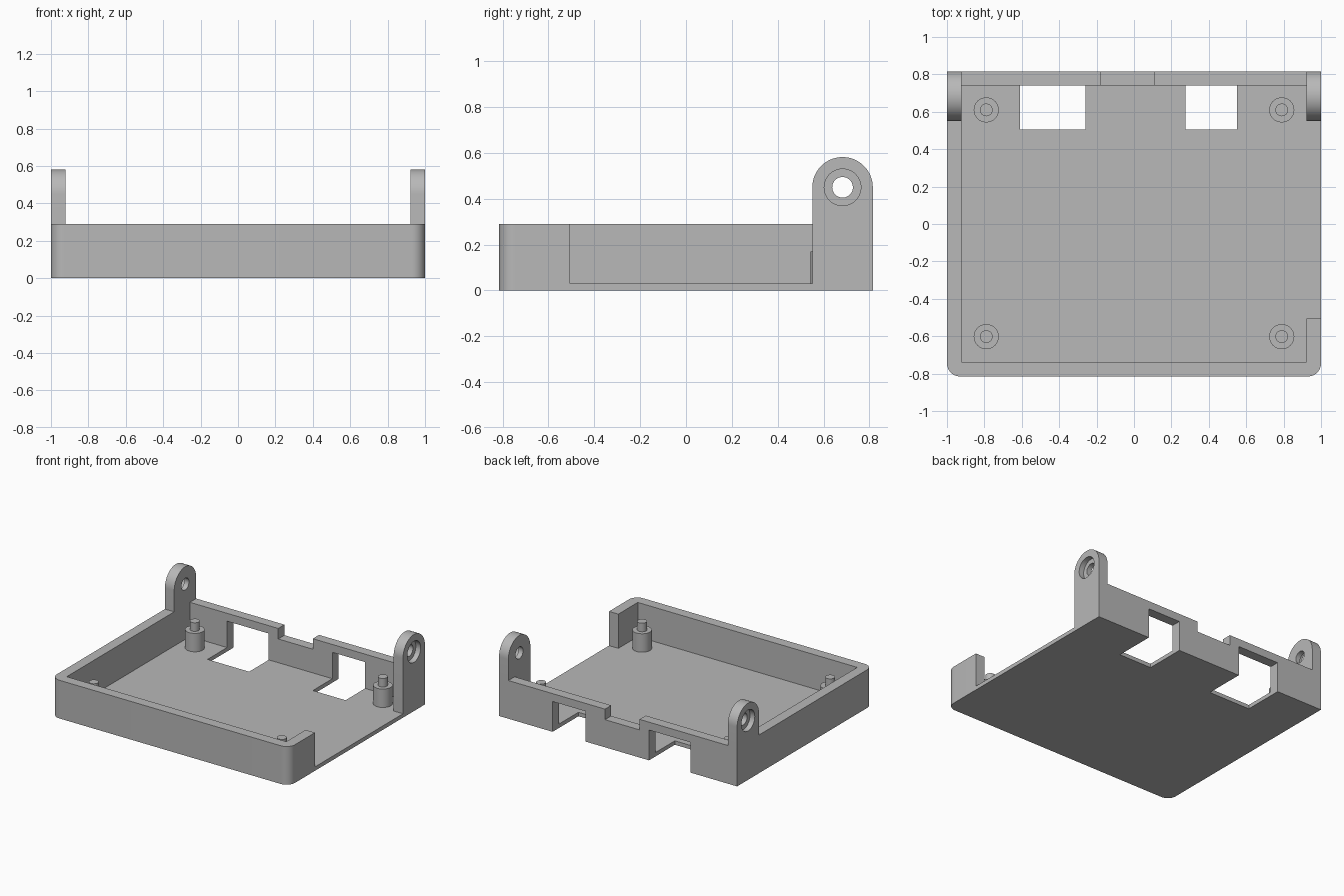
import bpy, bmesh, math

if "Cube" in bpy.data.objects:
    bpy.data.objects.remove(bpy.data.objects["Cube"], do_unlink=True)

grey = bpy.data.materials.new("plain_grey")
grey.use_nodes = True
colour = (0.48, 0.48, 0.48, 1)
grey.diffuse_color = colour
grey.node_tree.nodes["Principled BSDF"].inputs["Base Color"].default_value = colour

HALF_DEPTH, WALL_TOP, FLOOR = 0.815, 0.29, 0.03
INNER = 0.922                      # inner face of the side walls
HINGE_Y, HINGE_Z, HINGE_R = 0.683, 0.45, 0.132


def prism(name, points, direction):
    """Extrude a closed outline of 3D points along a direction."""
    bm = bmesh.new()
    face = bm.faces.new([bm.verts.new(p) for p in points])
    moved = bmesh.ops.extrude_face_region(bm, geom=[face])["geom"]
    bmesh.ops.translate(bm, vec=direction,
                        verts=[v for v in moved if isinstance(v, bmesh.types.BMVert)])
    bmesh.ops.recalc_face_normals(bm, faces=bm.faces)
    mesh = bpy.data.meshes.new(name)
    bm.to_mesh(mesh)
    bm.free()
    mesh.materials.append(grey)
    obj = bpy.data.objects.new(name, mesh)
    bpy.context.collection.objects.link(obj)
    return obj


def box(name, x, y, z):
    outline = [(x[0], y[0], z[0]), (x[1], y[0], z[0]), (x[1], y[1], z[0]), (x[0], y[1], z[0])]
    return prism(name, outline, (0, 0, z[1] - z[0]))


def arc(radius, start, end, steps):
    angles = [math.radians(start + (end - start) * i / steps) for i in range(steps + 1)]
    return [(radius * math.cos(a), radius * math.sin(a)) for a in angles]


def disc(radius, steps=48):
    return arc(radius, 0, 360, steps)[:-1]


def combine(target, tool, operation):
    """Apply a boolean and discard its helper."""
    mod = target.modifiers.new(operation.lower(), 'BOOLEAN')
    mod.operation, mod.object, mod.solver = operation, tool, 'EXACT'
    bpy.context.view_layer.objects.active = target
    bpy.ops.object.modifier_apply(modifier=mod.name)
    bpy.data.objects.remove(tool, do_unlink=True)


# Tray block with rounded front corners
r = 0.07
outline = [(1, HALF_DEPTH, 0), (-1, HALF_DEPTH, 0)]
for side, start in ((-1, 180), (1, 270)):
    outline += [(side * (1 - r) + x, r - HALF_DEPTH + y, 0) for x, y in arc(r, start, start + 90, 10)]
tray = prism("tray", outline, (0, 0, WALL_TOP))

# Interior, open side, back notch and the two connector openings
cuts = [
    ((-INNER, INNER), (-0.738, 0.74), (FLOOR, 1)),
    ((0.8, 1.2), (-0.505, 0.6), (FLOOR, 1)),
    ((-0.18, 0.11), (0.7, 1), (0.21, 1)),
    ((-0.61, -0.26), (0.505, 1), (-0.1, 0.23)),
    ((0.275, 0.55), (0.505, 1), (-0.1, 0.23)),
]
for spans in cuts:
    combine(tray, box("cutter", *spans), 'DIFFERENCE')

# Hinge ears with through holes and outer counterbores
for side in (-1, 1):
    profile = [(HINGE_Y - HINGE_R, 0), (HALF_DEPTH, 0)]
    profile += [(HINGE_Y + y, HINGE_Z + z) for y, z in arc(HINGE_R, 0, 180, 32)]
    ear = prism("ear", [(side * INNER, y, z) for y, z in profile], (side * (1 - INNER), 0, 0))
    for radius, start in ((0.045, 0.8), (0.08, 0.96)):
        hole = [(side * start, HINGE_Y + y, HINGE_Z + z) for y, z in disc(radius)]
        combine(ear, prism("cutter", hole, (side * 0.3, 0, 0)), 'DIFFERENCE')
    combine(tray, ear, 'UNION')

# Mounting posts with locating pins
parts = [tray]
for x_name, x in (("right", -0.79), ("left", 0.79)):
    for y_name, y in (("front", -0.602), ("back", 0.61)):
        for kind, radius, bottom, top in (("post", 0.067, FLOOR, 0.17), ("pin", 0.034, 0.17, 0.235)):
            ring = [(x + px, y + py, bottom) for px, py in disc(radius, 32)]
            parts.append(prism(f"{y_name}_{x_name}_{kind}", ring, (0, 0, top - bottom)))

# Smooth round surfaces, sharp edges kept
bpy.ops.object.select_all(action='DESELECT')
for part in parts:
    part.select_set(True)
bpy.context.view_layer.objects.active = tray
bpy.ops.object.shade_smooth_by_angle(angle=math.radians(30))
